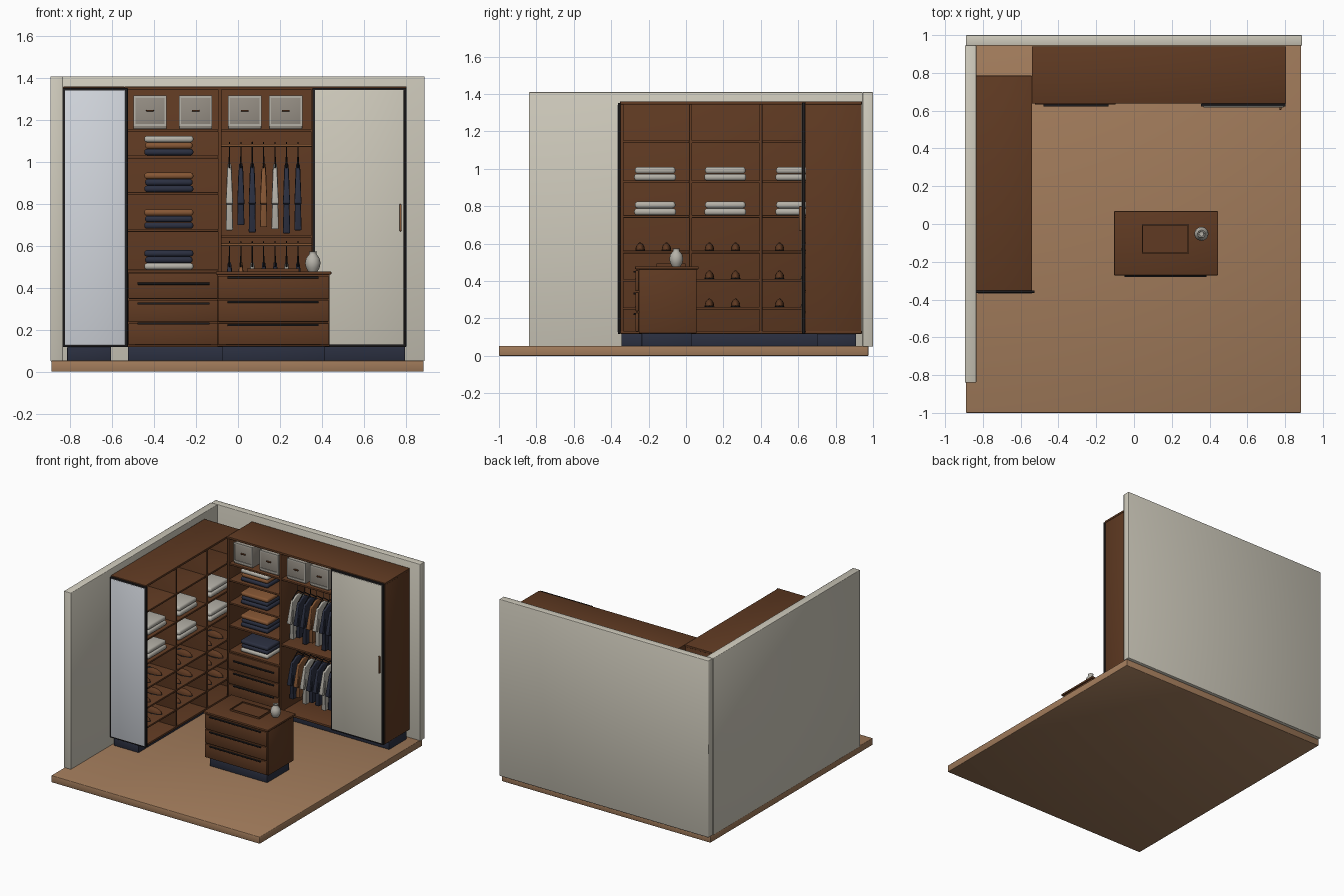
import bpy, bmesh, math
from mathutils import Matrix, Vector

if "Cube" in bpy.data.objects:
    bpy.data.objects.remove(bpy.data.objects["Cube"])


def mat(name, r, g, b):
    m = bpy.data.materials.new(name)
    m.diffuse_color = (r, g, b, 1)
    m.use_nodes = True
    m.node_tree.nodes["Principled BSDF"].inputs["Base Color"].default_value = m.diffuse_color
    return m


FLOOR = mat("oak_floor", 0.36, 0.2, 0.105)
WALL = mat("warm_white", 0.62, 0.59, 0.5)
WOOD = mat("walnut", 0.115, 0.042, 0.016)
NAVY = mat("navy", 0.024, 0.029, 0.052)
BLACK = mat("black_metal", 0.013, 0.012, 0.013)
MIRROR = mat("mirror_silver", 0.66, 0.69, 0.74)
TAUPE = mat("taupe_box", 0.30, 0.27, 0.23)
CAMEL = mat("camel", 0.24, 0.095, 0.035)
CLOTH = mat("pale_cloth", 0.46, 0.44, 0.39)


def finish(name, bm, m, angle=50):
    bmesh.ops.recalc_face_normals(bm, faces=bm.faces)
    me = bpy.data.meshes.new(name)
    bm.to_mesh(me)
    bm.free()
    me.materials.append(m)
    me.shade_smooth()
    me.set_sharp_from_angle(angle=math.radians(angle))
    ob = bpy.data.objects.new(name, me)
    bpy.context.collection.objects.link(ob)
    return ob


def bevel(bm, width, seg):
    bmesh.ops.bevel(bm, geom=bm.edges[:], offset=width, segments=seg,
                    profile=0.5, affect='EDGES', clamp_overlap=True)


def box(name, x0, x1, y0, y1, z0, z1, m, bev=0.002, seg=2):
    bm = bmesh.new()
    c = Matrix.Translation(((x0 + x1) / 2, (y0 + y1) / 2, (z0 + z1) / 2))
    bmesh.ops.create_cube(bm, size=1, matrix=c @ Matrix.Diagonal((x1 - x0, y1 - y0, z1 - z0, 1)))
    if bev:
        bevel(bm, bev, seg)
    return finish(name, bm, m)


def tube(name, pts, r, m, sides=10):
    """Round bar swept along a path."""
    cu = bpy.data.curves.new(name, 'CURVE')
    cu.dimensions = '3D'
    cu.bevel_depth = r
    cu.bevel_resolution = max(0, sides // 4 - 1)
    cu.use_fill_caps = True
    sp = cu.splines.new('POLY')
    sp.points.add(len(pts) - 1)
    for p, q in zip(sp.points, pts):
        p.co = (*q, 1)
    cu.materials.append(m)
    ob = bpy.data.objects.new(name, cu)
    bpy.context.collection.objects.link(ob)


def stack(name, x0, x1, y0, y1, z, h, mats):
    """Pile of folded clothes, bottom layer first."""
    for i, m in enumerate(mats):
        d = 0.004 * (i % 2)
        box(f"{name}_{i}", x0 + d, x1 - d, y0 + d, y1 - d, z + i * h, z + (i + 1) * h - 0.001, m, h * 0.4, 3)


def drawers(name, x0, x1, yf, rows, hx0, hx1):
    """Three drawer fronts, each with a slim dark pull on its upper edge."""
    for i, (z0, z1, hz) in enumerate(rows):
        box(f"{name}_drawer_{i}", x0, x1, yf, yf + 0.018, z0, z1, WOOD, 0.004)
        box(f"{name}_pull_{i}", hx0, hx1, yf - 0.01, yf + 0.002, hz - 0.005, hz + 0.005, BLACK)


# ---------- room shell ----------
box("floor", -0.89, 0.885, -1, 0.975, 0, 0.053, FLOOR, 0.004)
box("back_wall", -0.89, 0.89, 0.945, 1, 0.05, 1.41, WALL, 0.004)
box("left_wall", -0.895, -0.835, -0.84, 0.945, 0.05, 1.41, WALL, 0.004)

B, T = 0.118, 1.36      # cabinet bottom and top
t = 0.016               # panel thickness

# ---------- left cabinet ----------
box("left_plinth", -0.815, -0.605, -0.345, 0.76, 0.053, B, NAVY)
box("left_top", -0.835, -0.54, -0.352, 0.785, T - t, T, WOOD)
box("left_base", -0.835, -0.54, -0.352, 0.785, B, B + t, WOOD)
box("left_back", -0.835, -0.823, -0.35, 0.783, B, T - 0.002, WOOD)
cols = [-0.35, 0.025, 0.4, 0.783]
for i, y in enumerate(cols):
    s = (0, -t / 2, -t / 2, -t)[i]
    box(f"left_upright_{i}", -0.834, -0.541, y + s, y + s + t, B, T - 0.001, WOOD)
for i, z in enumerate((1.145, 0.93, 0.745, 0.555, 0.405, 0.255)):
    box(f"left_shelf_{i}", -0.83, -0.545, -0.345, 0.775, z - 0.007, z + 0.007, WOOD)

# mirror on the cabinet end
box("mirror_frame", -0.835, -0.526, -0.364, -0.351, B, 1.353, BLACK)
box("mirror_glass", -0.826, -0.538, -0.367, -0.36, B + 0.01, 1.342, MIRROR)

# folded linen
for c, y in enumerate((-0.165, 0.21, 0.59)):
    for r, z in enumerate((0.937, 0.752)):
        stack(f"linen_{c}_{r}", -0.77, -0.565, y - 0.112, y + 0.112, z, 0.037, (CLOTH, CLOTH))


def shoe(name, y, z):
    """Loafer pointing into the room: sole, domed upper and dark opening."""
    for part, h, m, sx, sy, cx in (("sole", 0.006, BLACK, 0.078, 0.028, -0.65),
                                   ("upper", 0.038, WOOD, 0.074, 0.025, -0.65),
                                   ("opening", 0.041, BLACK, 0.032, 0.016, -0.678)):
        bm = bmesh.new()
        bmesh.ops.create_uvsphere(bm, u_segments=16, v_segments=10, radius=1)
        bmesh.ops.bisect_plane(bm, geom=bm.verts[:] + bm.edges[:] + bm.faces[:], plane_co=(0, 0, 0),
                               plane_no=(0, 0, -1), clear_outer=True)
        bmesh.ops.holes_fill(bm, edges=[e for e in bm.edges if e.is_boundary])
        base = z + (0.004 if part != "sole" else 0)
        bm.transform(Matrix.Translation((cx, y, base)) @ Matrix.Diagonal((sx, sy, h, 1)))
        finish(f"{name}_{part}", bm, m)


for r, z in enumerate((0.562, 0.412, 0.262)):
    for i, y in enumerate((-0.245, -0.105, 0.125, 0.265, 0.5, 0.64)):
        shoe(f"shoe_{r}_{i}", y, z)

# ---------- back cabinet ----------
box("back_plinth", -0.525, 0.797, 0.7, 0.91, 0.053, B, NAVY)
box("back_top", -0.54, 0.805, 0.638, 0.94, T - t, T, WOOD)
box("back_base", -0.54, 0.803, 0.64, 0.94, B, B + t, WOOD)
box("back_panel", -0.538, 0.803, 0.927, 0.939, B, T - 0.002, WOOD)
for i, x in enumerate((-0.532, -0.087, 0.358, 0.795)):
    box(f"back_upright_{i}", x - 0.008, x + 0.008, 0.639, 0.935, B, T - 0.001, WOOD)
for i, (x0, x1, z) in enumerate([(-0.53, -0.09, z) for z in (1.15, 1.025, 0.85, 0.675, 0.48)] +
                                [(-0.085, 0.355, z) for z in (1.15, 0.645)]):
    box(f"back_shelf_{i}", x0, x1, 0.642, 0.93, z - 0.007, z + 0.007, WOOD)
drawers("cabinet", -0.524, -0.097, 0.632,
        ((0.348, 0.472, 0.42), (0.237, 0.342, 0.325), (0.128, 0.231, 0.23)), -0.48, -0.135)

# storage boxes
for i, x in enumerate((-0.42, -0.202, 0.032, 0.228)):
    box(f"storage_box_{i}", x - 0.079, x + 0.079, 0.665, 0.9, 1.158, 1.315, TAUPE, 0.004)
    for k, (a, b, c, d) in enumerate(((-0.079, 0.079, 1.307, 1.318), (-0.079, 0.079, 1.172, 1.182),
                                      (-0.079, -0.07, 1.172, 1.318), (0.07, 0.079, 1.172, 1.318))):
        box(f"storage_box_{i}_trim_{k}", x + a, x + b, 0.66, 0.667, c, d, CLOTH, 0)
    box(f"storage_box_{i}_pull", x - 0.018, x + 0.018, 0.655, 0.667, 1.242, 1.25, WOOD)

# folded jumpers
for i, (z, ms) in enumerate(((1.033, (NAVY, CAMEL, CLOTH)), (0.858, (NAVY, NAVY, CAMEL)),
                             (0.683, (NAVY, NAVY, CAMEL)), (0.488, (CLOTH, NAVY, NAVY)))):
    stack(f"jumpers_{i}", -0.447, -0.213, 0.665, 0.88, z, 0.031, ms)


def garment(name, x, rod, bottom, m):
    """Jacket on a hanger: mirrored outline with sleeves, given thickness along x."""
    top = rod - 0.085
    half = [(0.018, top), (0.075, top - 0.03), (0.112, top - 0.19), (0.088, top - 0.198),
            (0.07, top - 0.09), (0.078, bottom)]
    outline = half + [(-a, b) for a, b in reversed(half)]
    bm = bmesh.new()
    f = bm.faces.new([bm.verts.new((x - 0.017, 0.785 + a, b)) for a, b in outline])
    ext = bmesh.ops.extrude_face_region(bm, geom=[f])
    for v in ext["geom"]:
        if isinstance(v, bmesh.types.BMVert):
            v.co.x += 0.034
    for v in bm.verts:          # slimmer at the shoulders
        k = min(1, 0.45 + (top - v.co.z) * 3.5)
        v.co.x = x + (v.co.x - x) * k
    bevel(bm, 0.004, 2)
    finish(name, bm, m)
    tube(name + "_hanger", [(x, 0.715, top - 0.02), (x, 0.785, top + 0.03), (x, 0.855, top - 0.02)], 0.004, BLACK, 6)
    hook = [(x, 0.785 + 0.013 * math.sin(a), rod + 0.002 - 0.013 * math.cos(a))
            for a in [math.pi * k / 5 for k in range(7)]]
    tube(name + "_hook", [(x, 0.785, top + 0.03)] + hook, 0.0025, BLACK, 6)


# hanging rails and clothes
colours = (CLOTH, NAVY, NAVY, CAMEL, CLOTH, NAVY, NAVY)
drops = (0.675, 0.70, 0.665, 0.69, 0.68, 0.66, 0.675)
for r, rod in enumerate((1.08, 0.607)):
    tube(f"rail_{r}", [(-0.08, 0.785, rod), (0.35, 0.785, rod)], 0.007, CAMEL, 12)
    for i in range(7):
        c = colours[i] if r == 0 else colours[(i + 2) % 7]
        garment(f"garment_{r}_{i}", -0.041 + i * 0.0545, rod, drops[i] - r * 0.46, c)

# sliding door
box("door_frame", 0.355, 0.803, 0.621, 0.637, B, 1.355, BLACK)
box("door_panel", 0.367, 0.791, 0.617, 0.63, B + 0.012, 1.344, WALL)
box("door_handle", 0.77, 0.78, 0.604, 0.62, 0.67, 0.80, CAMEL, 0.003)

# ---------- island ----------
box("island_plinth", -0.075, 0.415, -0.237, 0.03, 0.053, 0.125, NAVY)
box("island_body", -0.098, 0.437, -0.252, 0.056, 0.12, 0.465, WOOD, 0.004)
box("island_top", -0.105, 0.445, -0.272, 0.068, 0.463, 0.479, WOOD, 0.004)
drawers("island", -0.096, 0.433, -0.27,
        ((0.347, 0.458, 0.45), (0.238, 0.341, 0.333), (0.128, 0.231, 0.223)), -0.05, 0.385)

# tray with raised rim
box("tray_base", 0.042, 0.29, -0.157, -0.003, 0.478, 0.484, WOOD, 0)
for i, (a, b, c, d) in enumerate(((0.042, 0.29, -0.157, -0.151), (0.042, 0.29, -0.009, -0.003),
                                  (0.042, 0.048, -0.157, -0.003), (0.284, 0.29, -0.157, -0.003))):
    box(f"tray_rim_{i}", a, b, c, d, 0.478, 0.493, WOOD, 0)

# vase, turned from a profile
prof = [(0, 0.478), (0.022, 0.478), (0.032, 0.495), (0.037, 0.518), (0.032, 0.542), (0.018, 0.56),
        (0.016, 0.567), (0.02, 0.574), (0.013, 0.572), (0.012, 0.555), (0, 0.55)]
bm = bmesh.new()
vs = [bm.verts.new((0.357 + r, -0.052, z)) for r, z in prof]
es = [bm.edges.new(p) for p in zip(vs, vs[1:])]
bmesh.ops.spin(bm, geom=vs + es, cent=(0.357, -0.052, 0), axis=(0, 0, 1), angle=2 * math.pi, steps=24)
bmesh.ops.remove_doubles(bm, verts=bm.verts[:], dist=0.0002)
finish("vase", bm, CLOTH)
